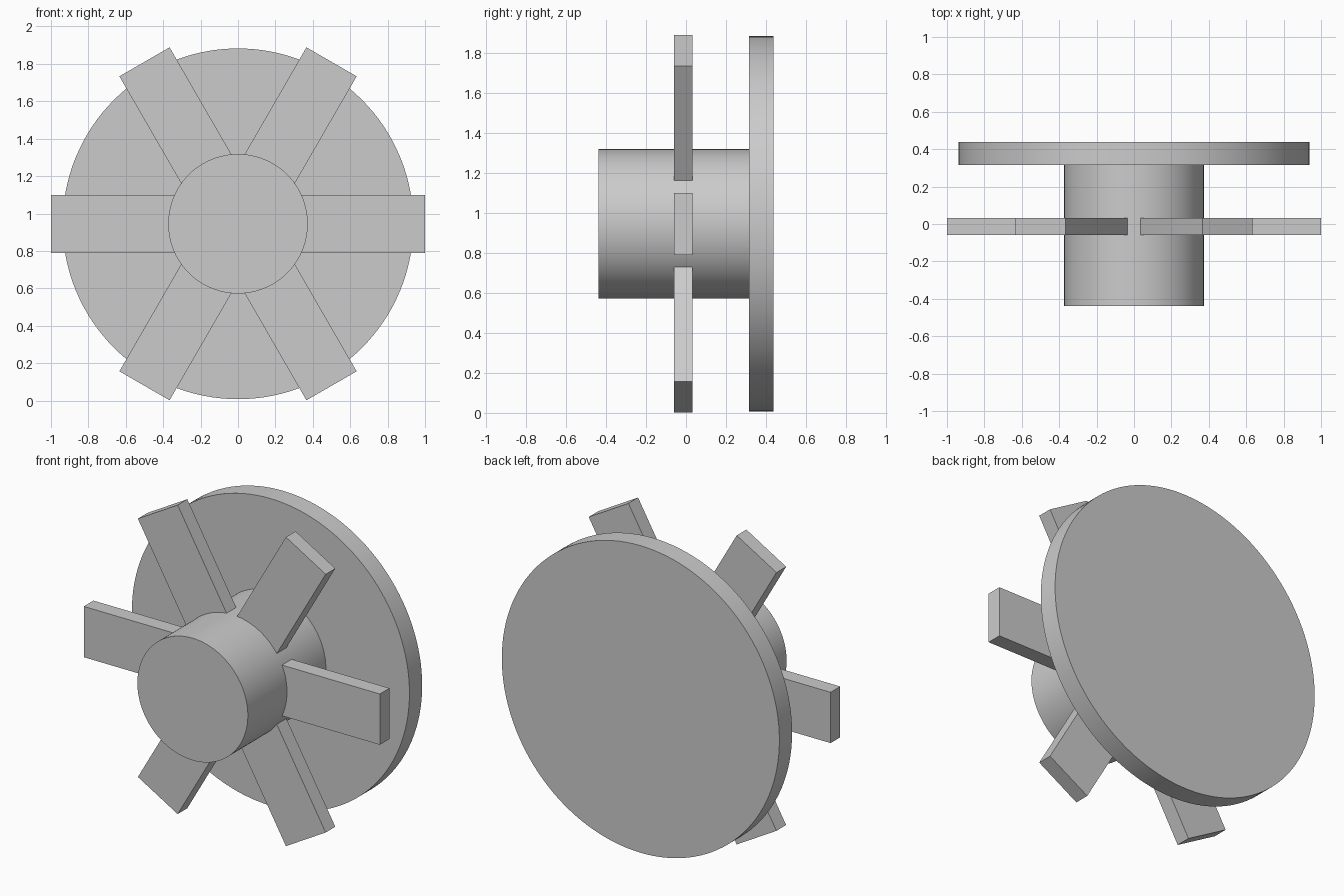
import bpy
import math

if "Cube" in bpy.data.objects:
    bpy.data.objects.remove(bpy.data.objects["Cube"])

CENTRE_Z = 0.945      # height of the wheel axis
BLADES = 6

grey = bpy.data.materials.new("light grey")
grey.diffuse_color = (0.6, 0.6, 0.6, 1)
grey.use_nodes = True
grey.node_tree.nodes["Principled BSDF"].inputs["Base Color"].default_value = grey.diffuse_color


def cylinder(name, radius, y0, y1):
    """Smooth cylinder along the y axis between y0 and y1."""
    bpy.ops.mesh.primitive_cylinder_add(
        vertices=128, radius=radius, depth=y1 - y0,
        location=(0, (y0 + y1) / 2, CENTRE_Z), rotation=(math.pi / 2, 0, 0))
    ob = bpy.context.object
    ob.name = name
    ob.data.materials.append(grey)
    bpy.ops.object.shade_smooth_by_angle(angle=math.radians(30))


def blade(index, r0=0.3, r1=1.0, width=0.31, y0=-0.06, y1=0.033):
    """Flat paddle running outwards from inside the hub."""
    angle = index * math.tau / BLADES
    mid = (r0 + r1) / 2
    bpy.ops.mesh.primitive_cube_add(
        size=1,
        location=(mid * math.cos(angle), (y0 + y1) / 2,
                  CENTRE_Z + mid * math.sin(angle)),
        rotation=(0, -angle, 0))
    ob = bpy.context.object
    ob.name = f"blade_{index + 1}"
    ob.scale = (r1 - r0, y1 - y0, width)
    ob.data.materials.append(grey)


# Back disc and central hub
cylinder("back_disc", 0.9375, 0.315, 0.438)
cylinder("hub", 0.373, -0.438, 0.315)

# Ring of blades
for i in range(BLADES):
    blade(i)
